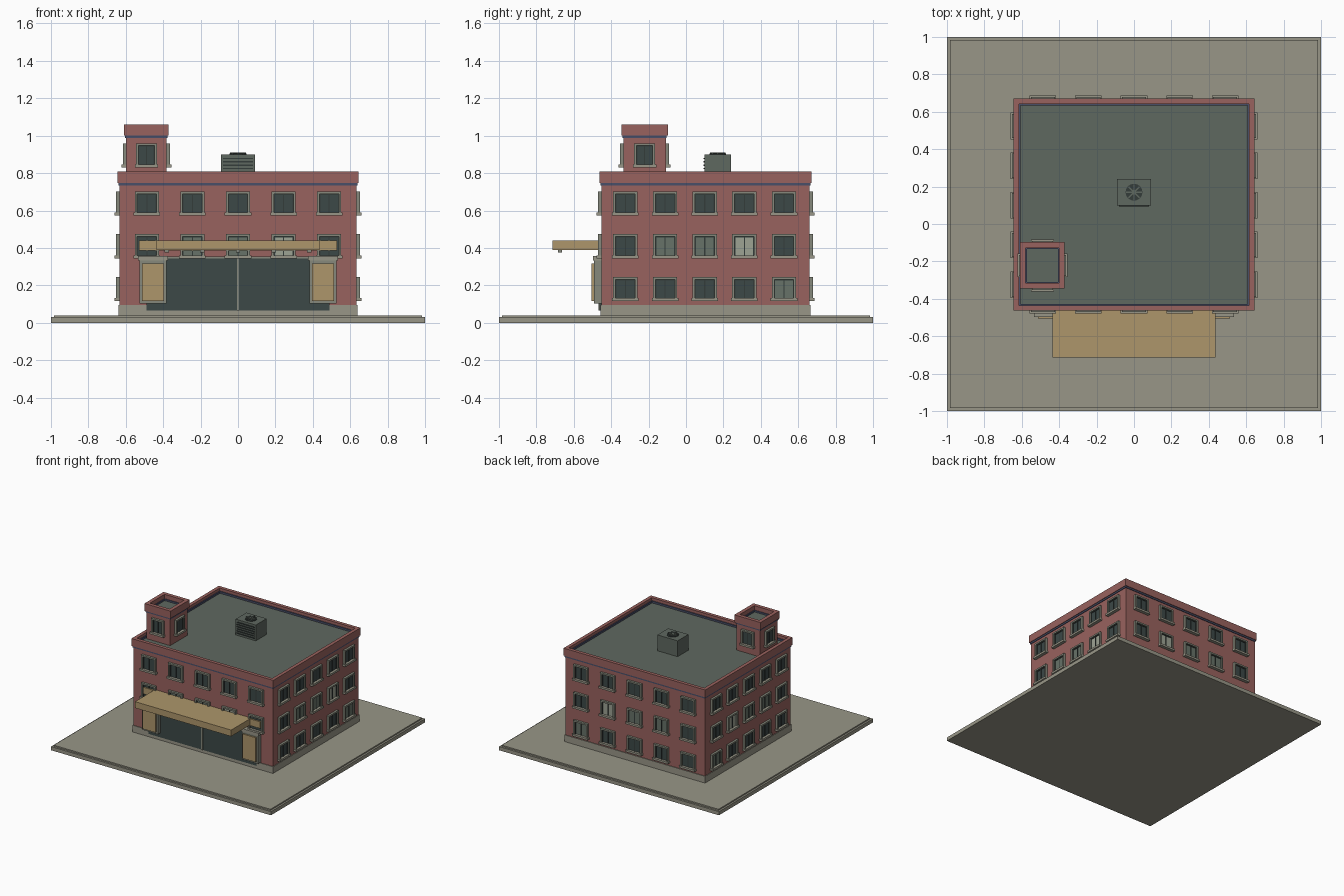
import bpy, bmesh, math
from mathutils import Matrix, Vector

if "Cube" in bpy.data.objects:
    bpy.data.objects.remove(bpy.data.objects["Cube"])


def mat(name, r, g, b):
    m = bpy.data.materials.new(name)
    lin = [(c / 255 / 12.92 if c < 10 else ((c / 255 + 0.055) / 1.055) ** 2.4) for c in (r, g, b)]
    m.diffuse_color = (*lin, 1)
    m.use_nodes = True
    m.node_tree.nodes["Principled BSDF"].inputs["Base Color"].default_value = m.diffuse_color
    return m


BRICK = mat("brick", 153, 98, 94)
STONE = mat("stone", 152, 150, 135)
TRIM = mat("window_trim", 134, 137, 124)
ROOF = mat("roof_grey_green", 95, 104, 96)
GLASS = mat("dark_glass", 60, 72, 71)
BLIND = mat("blind_green", 103, 114, 104)
PALE = mat("pale_blind", 158, 163, 148)
TAN = mat("tan_panel", 173, 150, 107)
BLUE = mat("blue_band", 72, 78, 104)
DARK = mat("dark_metal", 52, 60, 58)

parts = {}


def part(name, m):
    if name not in parts:
        parts[name] = (bmesh.new(), m)
    return parts[name][0]


def box(name, m, x, y, z):
    c = [sum(p) / 2 for p in (x, y, z)]
    s = [abs(p[1] - p[0]) for p in (x, y, z)]
    M = Matrix.Translation(c) @ Matrix.Diagonal((*s, 1))
    bmesh.ops.create_cube(part(name, m), size=1, matrix=M)


def ring(name, m, x, y, z, t):
    # rectangular band of wall thickness t
    box(name, m, x, (y[0], y[0] + t), z)
    box(name, m, x, (y[1] - t, y[1]), z)
    for a, b in ((x[0], x[0] + t), (x[1] - t, x[1])):
        box(name, m, (a, b), (y[0] + t, y[1] - t), z)


def wall_box(name, m, face, u, d, z):
    # face = (axis, sign, wall position); u runs along the wall, d outward
    axis, sign, pos = face
    n = sorted(pos + sign * k for k in d)
    if axis == "y":
        box(name, m, u, n, z)
    else:
        box(name, m, n, u, z)


def window(prefix, face, u, z, w, h, glass=GLASS):
    a, b, lo, hi, t = u - w / 2, u + w / 2, z - h / 2, z + h / 2, 0.013
    fr = prefix + "_window_frames"
    for p, q in ((a, a + t), (b - t, b)):
        wall_box(fr, TRIM, face, (p, q), (-0.01, 0.018), (lo, hi))
    wall_box(fr, TRIM, face, (a + t, b - t), (-0.01, 0.018), (hi - t, hi))
    wall_box(prefix + "_window_sills", STONE, face, (a - 0.006, b + 0.006), (-0.01, 0.026), (lo - 0.004, lo + 0.012))
    wall_box(prefix + "_panes_" + glass.name, glass, face, (a + t, b - t), (-0.003, 0.005), (lo + 0.01, hi - t))
    sash = prefix + "_sashes"
    wall_box(sash, DARK, face, (u - 0.003, u + 0.003), (0, 0.009), (lo + 0.012, hi - t))
    for p, q in ((a + t, a + t + 0.005), (b - t - 0.005, b - t)):
        wall_box(sash, DARK, face, (p, q), (0, 0.009), (lo + 0.012, hi - t))
    wall_box(sash, DARK, face, (a + t, b - t), (0, 0.009), (hi - t - 0.005, hi - t))


# ground slab
box("slab", STONE, (-1, 1), (-1, 1), (0, 0.03))
box("slab_top", STONE, (-0.985, 0.985), (-0.985, 0.985), (0.03, 0.04))

# main building shell
X, Y = (-0.634, 0.634), (-0.453, 0.66)


def grow(r, k):
    return (r[0] - k, r[1] + k)


box("walls", BRICK, X, Y, (0.09, 0.765))
box("plinth", STONE, grow(X, 0.005), grow(Y, 0.005), (0.04, 0.095))
box("roof", ROOF, grow(X, -0.01), grow(Y, -0.01), (0.755, 0.77))
ring("parapet", BRICK, grow(X, 0.01), grow(Y, 0.01), (0.747, 0.808), 0.028)
ring("cornice_band", BLUE, grow(X, 0.005), grow(Y, 0.005), (0.734, 0.748), 0.02)
ring("roof_flashing", BLUE, grow(X, -0.018), grow(Y, -0.018), (0.765, 0.785), 0.008)

# windows, three rows on every wall except the shop front
faces = [(("y", -1, Y[0]), 0, 0.2435), (("y", 1, Y[1]), 0, 0.2435),
         (("x", -1, X[0]), 0.1, 0.212), (("x", 1, X[1]), 0.1, 0.212)]
rows = [(0.639, [GLASS] * 5), (0.411, [GLASS, BLIND, BLIND, PALE, GLASS]),
        (0.182, [GLASS, GLASS, GLASS, GLASS, BLIND])]
for k, (face, mid, step) in enumerate(faces):
    for r, (z, panes) in enumerate(rows):
        if k == 0 and r == 2:
            continue
        for i in range(5):
            window("main", face, mid + (i - 2) * step, z, 0.13, 0.125, panes[i])

# shop front
F = faces[0][0]
wall_box("shop_glass", GLASS, F, (-0.49, 0.49), (-0.01, 0.009), (0.065, 0.345))
wall_box("shop_divider", TRIM, F, (-0.006, 0.006), (0, 0.016), (0.065, 0.345))
wall_box("shop_head", TRIM, F, (-0.49, 0.49), (0, 0.014), (0.343, 0.353))
for s in (-1, 1):
    c = s * 0.455
    wall_box("panel_frames", TRIM, F, (c - 0.072, c + 0.072), (0, 0.04), (0.102, 0.333))
    wall_box("tan_panels", TAN, F, (c - 0.059, c + 0.059), (0.03, 0.052), (0.117, 0.318))
    wall_box("panel_caps", STONE, F, (c - 0.08, c + 0.08), (0, 0.045), (0.333, 0.357))

# canopy with backing band and small lamps
box("canopy", TAN, (-0.437, 0.437), (-0.713, -0.45), (0.388, 0.44))
wall_box("canopy_backing", TAN, F, (-0.53, 0.53), (0, 0.017), (0.385, 0.44))
for i in range(5):
    x = (i - 2) * 0.19
    box("canopy_lamps", TRIM, (x - 0.012, x + 0.012), (-0.684, -0.664), (0.375, 0.389))

# corner tower
TX, TY = (-0.598, -0.382), (-0.334, -0.108)
box("tower", BRICK, TX, TY, (0.76, 1.005))
ring("tower_parapet", BRICK, grow(TX, 0.011), grow(TY, 0.011), (1.0, 1.06), 0.03)
ring("tower_band", BLUE, grow(TX, 0.005), grow(TY, 0.005), (0.988, 1.001), 0.02)
box("tower_roof", ROOF, grow(TX, -0.01), grow(TY, -0.01), (1.0, 1.012))
ring("tower_flashing", BLUE, grow(TX, -0.019), grow(TY, -0.019), (1.01, 1.025), 0.006)
for face, u in ((("y", -1, TY[0]), -0.49), (("y", 1, TY[1]), -0.49),
                (("x", -1, TX[0]), -0.221), (("x", 1, TX[1]), -0.221)):
    window("tower", face, u, 0.897, 0.112, 0.125)

# rooftop cooling unit
box("cooling_unit", ROOF, (-0.092, 0.092), (0.1, 0.24), (0.768, 0.9))
for i in range(6):
    z = 0.785 + i * 0.018
    box("unit_louvres", DARK, (-0.08, 0.08), (0.093, 0.101), (z, z + 0.007))
C = Vector((0, 0.17, 0.901))
bmesh.ops.create_cone(part("fan_well", DARK), cap_ends=True, segments=24, radius1=0.045,
                      radius2=0.045, depth=0.006, matrix=Matrix.Translation(C))
for i in range(8):
    M = (Matrix.Translation(C + Vector((0, 0, 0.005))) @ Matrix.Rotation(i * math.pi / 4, 4, "Z")
         @ Matrix.Translation((0.024, 0, 0)) @ Matrix.Diagonal((0.036, 0.008, 0.006, 1)))
    bmesh.ops.create_cube(part("fan_blades", ROOF), size=1, matrix=M)
bmesh.ops.create_cone(part("fan_hub", ROOF), cap_ends=True, segments=16, radius1=0.012,
                      radius2=0.012, depth=0.012, matrix=Matrix.Translation(C + Vector((0, 0, 0.004))))

# turn the collected parts into objects
for name, (bm, m) in parts.items():
    me = bpy.data.meshes.new(name)
    bm.to_mesh(me)
    bm.free()
    me.materials.append(m)
    bpy.context.collection.objects.link(bpy.data.objects.new(name, me))
